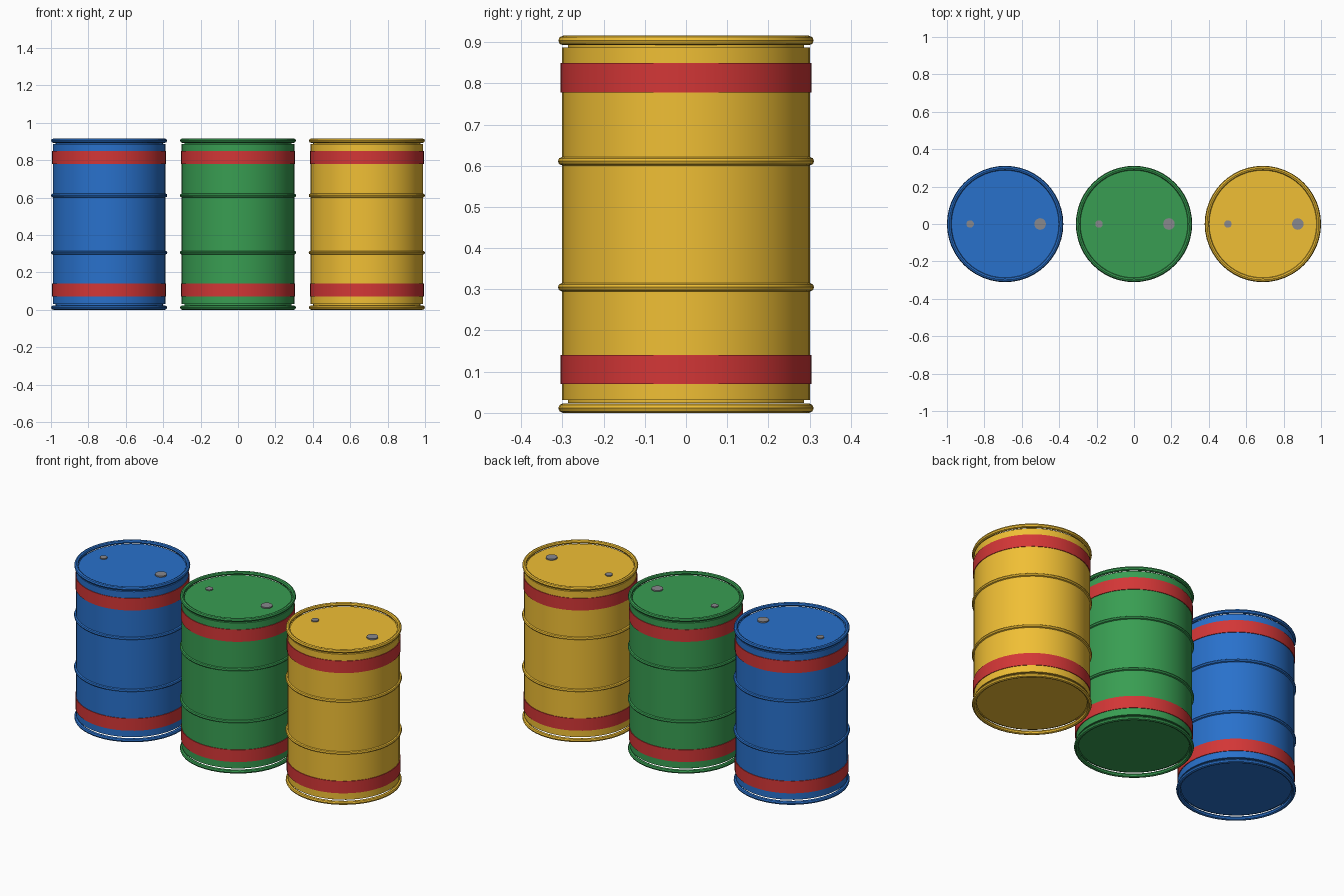
import bpy
import math

if "Cube" in bpy.data.objects:
    bpy.data.objects.remove(bpy.data.objects["Cube"])

SEG = 48
SPACING = 0.689


def material(name, rgb):
    m = bpy.data.materials.new(name)
    m.diffuse_color = (*rgb, 1)
    m.use_nodes = True
    m.node_tree.nodes["Principled BSDF"].inputs["Base Color"].default_value = m.diffuse_color
    return m


def finish(name, mat):
    ob = bpy.context.object
    ob.name = name
    ob.data.materials.append(mat)
    bpy.ops.object.shade_smooth_by_angle(angle=math.radians(30))
    return ob


def cylinder(name, x, z0, z1, r, mat, seg=SEG):
    bpy.ops.mesh.primitive_cylinder_add(vertices=seg, radius=r, depth=z1 - z0,
                                        location=(x, 0, (z0 + z1) / 2))
    return finish(name, mat)


def ring(name, x, z, outer, minor, mat):
    bpy.ops.mesh.primitive_torus_add(major_radius=outer - minor, minor_radius=minor,
                                     major_segments=SEG, minor_segments=8,
                                     location=(x, 0, z))
    return finish(name, mat)


red = material("band_red", (0.65, 0.037, 0.037))
steel = material("bung_grey", (0.25, 0.25, 0.27))
paints = [("blue", (0.022, 0.165, 0.60)),
          ("green", (0.04, 0.34, 0.084)),
          ("yellow", (0.87, 0.52, 0.035))]

for i, (label, rgb) in enumerate(paints):
    x = (i - 1) * SPACING
    paint = material(label + "_paint", rgb)

    # Main shell
    cylinder(label + "_drum_body", x, 0.031, 0.887, 0.301, paint)

    # Recessed end discs
    cylinder(label + "_lid", x, 0.880, 0.896, 0.287, paint)
    cylinder(label + "_base", x, 0.024, 0.038, 0.287, paint)

    # Rolled rims at both ends
    ring(label + "_top_rim", x, 0.904, 0.310, 0.0115, paint)
    ring(label + "_bottom_rim", x, 0.0115, 0.310, 0.0115, paint)

    # Rolling hoops
    for n, z in enumerate((0.305, 0.611)):
        ring(f"{label}_hoop_{n + 1}", x, z, 0.311, 0.010, paint)

    # Painted bands
    for n, (z0, z1) in enumerate(((0.070, 0.141), (0.778, 0.849))):
        cylinder(f"{label}_band_{n + 1}", x, z0, z1, 0.3045, red)

    # Bung caps on the lid
    cylinder(label + "_large_bung", x + 0.187, 0.890, 0.903, 0.031, steel, 24)
    cylinder(label + "_small_bung", x - 0.187, 0.890, 0.902, 0.020, steel, 24)
